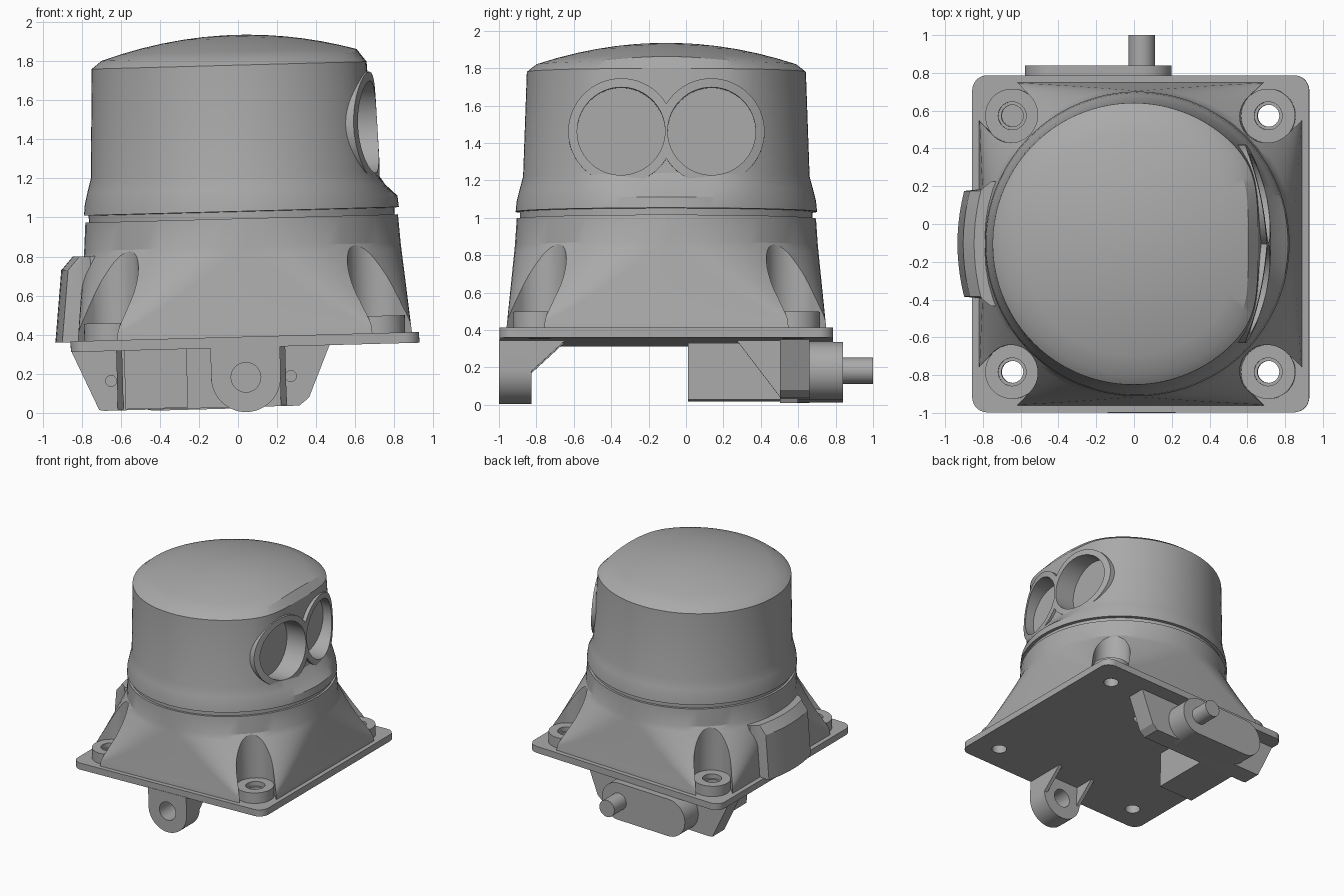
import bpy, bmesh, math
from mathutils import Matrix, Vector

cube = bpy.data.objects.get("Cube")
if cube:
    bpy.data.objects.remove(cube, do_unlink=True)

grey = bpy.data.materials.new("mid grey")
grey.use_nodes = True
grey.diffuse_color = (0.4, 0.4, 0.4, 1)
grey.node_tree.nodes["Principled BSDF"].inputs["Base Color"].default_value = (0.4, 0.4, 0.4, 1)

parts = []


def loft(name, rings, keep=True):
    """Skin matching closed rings of 3D points, with capped ends."""
    bm = bmesh.new()
    loops = [[bm.verts.new(p) for p in ring] for ring in rings]
    n = len(loops[0])
    for a, b in zip(loops, loops[1:]):
        for i in range(n):
            j = (i + 1) % n
            bm.faces.new((a[i], a[j], b[j], b[i]))
    bm.faces.new(loops[0])
    bm.faces.new(loops[-1])
    bmesh.ops.recalc_face_normals(bm, faces=bm.faces)
    mesh = bpy.data.meshes.new(name)
    bm.to_mesh(mesh)
    bm.free()
    mesh.materials.append(grey)
    obj = bpy.data.objects.new(name, mesh)
    bpy.context.collection.objects.link(obj)
    if keep:
        parts.append(obj)
    return obj


def prism(name, outline, axis, start, end, keep=True):
    """Extrude a 2D outline along an axis."""
    def place(p, d):
        q = list(p)
        q.insert("xyz".index(axis), d)
        return q
    return loft(name, [[place(p, d) for p in outline] for d in (start, end)], keep)


def circle(u, v, r, n=48):
    return [(u + r * math.cos(math.tau * i / n), v + r * math.sin(math.tau * i / n)) for i in range(n)]


def box(u0, u1, v0, v1):
    return [(u0, v0), (u1, v0), (u1, v1), (u0, v1)]


def rounded(w, h, r, n=14):
    """Rounded rectangle with half sizes w and h."""
    pts = []
    for k, (sx, sy) in enumerate([(1, 1), (-1, 1), (-1, -1), (1, -1)]):
        for i in range(n + 1):
            a = math.pi / 2 * (k + i / n)
            pts.append((sx * (w - r) + r * math.cos(a), sy * (h - r) + r * math.sin(a)))
    return pts


def boolean(obj, tools, operation="DIFFERENCE", discard=True):
    for tool in tools:
        mod = obj.modifiers.new("cut", "BOOLEAN")
        mod.operation, mod.solver, mod.object = operation, "EXACT", tool
        bpy.context.view_layer.update()
        result = obj.evaluated_get(bpy.context.evaluated_depsgraph_get())
        mesh = bpy.data.meshes.new_from_object(result)
        obj.modifiers.clear()
        obj.data = mesh
    if discard:
        for tool in tools:
            bpy.data.objects.remove(tool, do_unlink=True)


# Base plate and flared skirt blending a square into a circle
plate = prism("base_plate", rounded(0.892, 0.892, 0.08), "z", 0.335, 0.39)
rings = []
for i in range(13):
    t = i / 12
    w = 0.855 - 0.045 * t
    rings.append([(x, y, 0.39 + 0.46 * t) for x, y in rounded(w, w, 0.1 + 0.705 * t ** 0.75)])
rings.append([(x, y, 0.995) for x, y in rounded(0.8, 0.8, 0.795)])
skirt = loft("flared_skirt", rings)

# Corner pockets, bolt bosses and holes
for sx, sy, label in [(1, 1, "back_left"), (-1, 1, "back_right"), (-1, -1, "front_right"), (1, -1, "front_left")]:
    c, r = 0.678, 0.143
    pocket = prism("pocket_cutter", circle(sx * c, sy * c, r), "z", 0.38, 1.2, False)
    side = r / math.sqrt(2)
    notch = [(c - side, c + side), (c + side, c - side), (c + 0.4, c - side + 0.3), (c - side + 0.3, c + 0.4)]
    opening = prism("opening_cutter", [(sx * x, sy * y) for x, y in notch], "z", 0.38, 1.2, False)
    boolean(skirt, [pocket, opening])
    boss = prism("bolt_boss_" + label, circle(sx * c, sy * c, r), "z", 0.385, 0.478)
    hole = prism("hole_cutter", circle(sx * c, sy * c, 0.058, 32), "z", 0.2, 0.6, False)
    sink = prism("sink_cutter", circle(sx * c, sy * c, 0.074, 32), "z", 0.44, 0.6, False)
    boolean(plate, [hole], discard=False)
    boolean(boss, [hole, sink])

# Raised pad on the right side
def pad_ring(outer, z):
    pts = [(-0.7, -0.33), (-0.78, -0.33), (-0.83, -0.29)]
    for i in range(11):
        y = -0.28 + 0.056 * i
        pts.append((outer + 0.45 * y * y, y))
    return [(x, y, z) for x, y in pts + [(-0.83, 0.29), (-0.78, 0.33), (-0.7, 0.33)]]

loft("side_pad", [pad_ring(-0.97, 0.385), pad_ring(-0.93, 0.755), pad_ring(-0.87, 0.823)])


# Domed head with one flattened side
def head_ring(r, flat, z=None, scale=1):
    pts = []
    for i in range(128):
        a = math.tau * i / 128
        rho = r
        if flat and math.cos(a) > 0.01:
            rho = (r ** -18 + (flat / math.cos(a)) ** -18) ** (-1 / 18)
        rho *= scale
        pts.append((rho * math.cos(a), rho * math.sin(a), 1.935 - 0.238 * rho ** 2 if z is None else z))
    return pts

rings = [head_ring(0.782, 0, 0.98), head_ring(0.782, 0, 1.03), head_ring(0.806, 0, 1.032),
         head_ring(0.8, 0, 1.09), head_ring(0.785, 0.755, 1.15), head_ring(0.766, 0.70, 1.22),
         head_ring(0.746, 0.665, 1.78)]
rings += [head_ring(0.695, 0.615, None, s) for s in (1, 0.85, 0.7, 0.55, 0.4, 0.25, 0.1, 0.02)]
head = loft("domed_head", rings)

# Twin lens frame following the head, with recessed openings
frame = prism("lens_frame", circle(0.242, 1.445, 0.283, 64), "x", 0.45, 0.9)
boolean(frame, [prism("frame_half", circle(-0.242, 1.445, 0.283, 64), "x", 0.45, 0.9, False)], "UNION")
shell = loft("frame_shell", [[(x, y, z) for x, y in circle(s - 1.2, 0, 1.2, 160)]
                             for z, s in ((1, 0.722), (1.9, 0.692))], False)
boolean(frame, [shell], "INTERSECT")
for y in (-0.242, 0.242):
    opening = prism("lens_cutter", circle(y, 1.445, 0.235, 64), "x", 0.53, 1, False)
    boolean(frame, [opening], discard=False)
    boolean(head, [opening])

# Front pivot lug with two ribs
lug_outline = [(-0.178, 0.34)] + [(0.178 * math.cos(a), 0.182 + 0.178 * math.sin(a))
               for a in [math.pi * (1 + i / 24) for i in range(25)]] + [(0.178, 0.34)]
lug = prism("pivot_lug", lug_outline, "y", -0.895, -0.72)
boolean(lug, [prism("pivot_cutter", circle(0, 0.182, 0.076, 32), "y", -1, -0.6, False)])
for x, label in ((-0.178, "right"), (0.148, "left")):
    prism("lug_rib_" + label, [(-0.725, 0.17), (-0.725, 0.34), (-0.54, 0.34)], "x", x, x + 0.03)

# Rear bracket with gussets and screw holes
bracket = prism("rear_bracket", [(-0.89, 0.34), (-0.755, 0.035), (-0.73, 0.03), (0.27, 0.03),
                                 (0.32, 0.07), (0.434, 0.34)], "y", 0.608, 0.765)
for x in (-0.69, 0.23):
    boolean(bracket, [prism("screw_cutter", circle(x, 0.182, 0.028, 20), "y", 0.5, 0.67, False)])
for x, label in ((-0.66, "right"), (0.175, "left")):
    prism("bracket_gusset_" + label, [(0.375, 0.34), (0.612, 0.34), (0.612, 0.03)], "x", x, x + 0.03)

# Motor, rounded gearbox and output shaft
prism("motor_block", box(-0.62, -0.30, 0.035, 0.34), "y", 0.115, 0.61)
gearbox = rounded(0.388, 0.156, 0.154)
prism("gearbox", [(x - 0.23, z + 0.18) for x, z in gearbox], "y", 0.7, 0.945)
prism("output_shaft", circle(0, 0.182, 0.07, 32), "y", 0.9, 1.105)

# Lean the whole assembly slightly and set it in place
pose = (Matrix.Translation((0.035, -0.105, 0.39)) @ Matrix.Rotation(math.radians(-1.55), 4, "Y")
        @ Matrix.Translation((0, 0, -0.39)))
for obj in parts:
    obj.data.transform(pose)
    bpy.ops.object.select_all(action="DESELECT")
    obj.select_set(True)
    bpy.context.view_layer.objects.active = obj
    bpy.ops.object.shade_smooth_by_angle(angle=math.radians(25))
